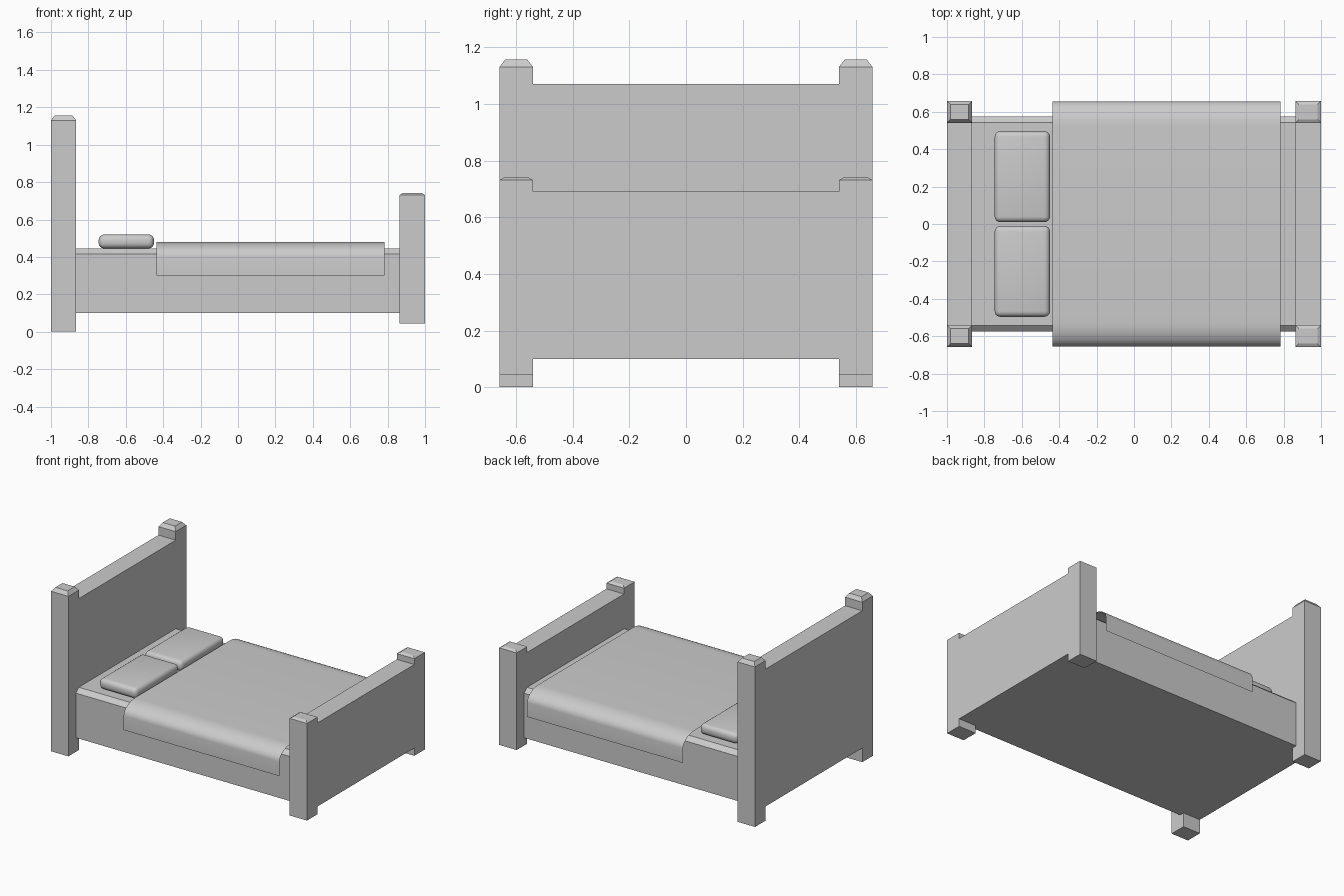
import bpy, bmesh, math

if "Cube" in bpy.data.objects:
    bpy.data.objects.remove(bpy.data.objects["Cube"])


def finish(name, bm, smooth=False):
    bmesh.ops.recalc_face_normals(bm, faces=bm.faces)
    me = bpy.data.meshes.new(name)
    bm.to_mesh(me)
    bm.free()
    ob = bpy.data.objects.new(name, me)
    bpy.context.collection.objects.link(ob)
    if smooth:
        bpy.context.view_layer.objects.active = ob
        ob.select_set(True)
        bpy.ops.object.shade_smooth_by_angle(angle=math.radians(40))
        ob.select_set(False)
    return ob


def extrude_profile(bm, pts, x0, x1):
    """Closed (y, z) profile extruded along x into a solid."""
    face = bm.faces.new([bm.verts.new((x0, y, z)) for y, z in pts])
    out = bmesh.ops.extrude_face_region(bm, geom=[face])
    for v in out["geom"]:
        if isinstance(v, bmesh.types.BMVert):
            v.co.x = x1


def mirror_y(half):
    """Complete a right-hand (y, z) profile with its mirrored half."""
    return half + [(-y, z) for y, z in reversed(half)]


def end_board(name, x0, x1, foot, panel_top, post_top, cap_top):
    # panel and posts are flush, so they share one outline
    bm = bmesh.new()
    half = [(0.54, 0.1), (0.54, foot), (0.658, foot), (0.658, post_top),
            (0.54, post_top), (0.54, panel_top)]
    extrude_profile(bm, mirror_y(half), x0, x1)
    # inset and raise the post tops into sloped caps
    bm.normal_update()
    tops = [f for f in bm.faces
            if all(abs(v.co.z - post_top) < 1e-4 for v in f.verts)]
    bmesh.ops.inset_individual(bm, faces=tops, thickness=0.028)
    for f in tops:
        for v in f.verts:
            v.co.z = cap_top
    return finish(name, bm)


# headboard and footboard
end_board("headboard", -1.0, -0.865, 0.0, 1.07, 1.13, 1.156)
end_board("footboard", 0.863, 1.0, 0.045, 0.69, 0.731, 0.742)

# bed base with mattress, long top edges chamfered
bm = bmesh.new()
extrude_profile(bm, mirror_y([(0.575, 0.1), (0.575, 0.415), (0.542, 0.444)]),
                -0.866, 0.864)
finish("mattress_base", bm)

# blanket: an open draped sheet with rounded shoulders
half = [(0.655, 0.30)]
for i in range(9):
    a = math.radians(90 * i / 8)
    half.append((0.525 + 0.13 * math.cos(a), 0.40 + 0.08 * math.sin(a)))
bm = bmesh.new()
rows = [[bm.verts.new((x, y, z)) for y, z in mirror_y(half)]
        for x in (-0.435, 0.783)]
for i in range(len(rows[0]) - 1):
    bm.faces.new((rows[0][i], rows[0][i + 1], rows[1][i + 1], rows[1][i]))
finish("blanket", bm, smooth=True)

# two soft pillows
for side, label in ((-1, "right"), (1, "left")):
    bm = bmesh.new()
    bmesh.ops.create_cube(bm, size=1.0)
    for v in bm.verts:
        v.co.x = v.co.x * 0.296 - 0.597
        v.co.y = v.co.y * 0.486 + side * 0.253
        v.co.z = v.co.z * 0.075 + 0.4825
    bmesh.ops.bevel(bm, geom=bm.edges[:], offset=0.03, segments=4,
                    profile=0.5, affect='EDGES')
    finish("pillow_" + label, bm, smooth=True)
